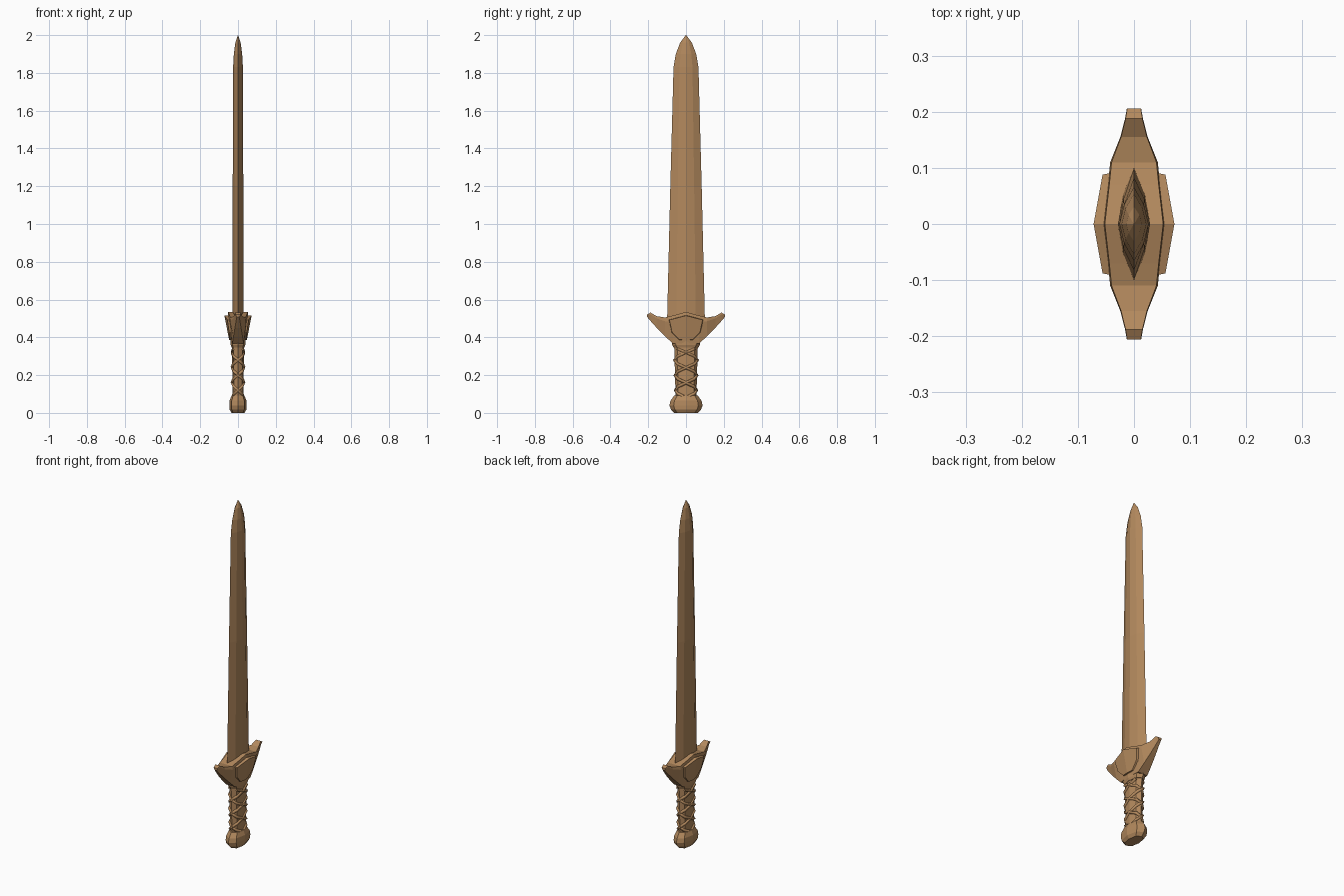
import bpy, math

if "Cube" in bpy.data.objects:
    bpy.data.objects.remove(bpy.data.objects["Cube"])

mat = bpy.data.materials.new("warm_brown")
mat.diffuse_color = (0.45, 0.25, 0.11, 1)
mat.use_nodes = True
mat.node_tree.nodes["Principled BSDF"].inputs["Base Color"].default_value = mat.diffuse_color


def make_mesh(name, verts, faces):
    me = bpy.data.meshes.new(name)
    me.from_pydata(verts, [], faces)
    me.update()
    ob = bpy.data.objects.new(name, me)
    bpy.context.collection.objects.link(ob)
    me.materials.append(mat)
    return ob


def loft(name, rings):
    """Skin equal-length rings and cap both ends."""
    n = len(rings[0])
    verts = [v for r in rings for v in r]
    faces = [(i * n + j, i * n + (j + 1) % n, (i + 1) * n + (j + 1) % n, (i + 1) * n + j)
             for i in range(len(rings) - 1) for j in range(n)]
    faces.append(tuple(reversed(range(n))))
    faces.append(tuple(range((len(rings) - 1) * n, len(rings) * n)))
    return make_mesh(name, verts, faces)


def oval(hx, hy, z):
    """Eight-sided oval ring with corners on both axes."""
    d = 0.74
    return [(hx, 0, z), (hx * d, hy * d, z), (0, hy, z), (-hx * d, hy * d, z),
            (-hx, 0, z), (-hx * d, -hy * d, z), (0, -hy, z), (hx * d, -hy * d, z)]


# Blade: bevelled diamond section, tapering to a rounded point
def blade_ring(hx, hy, z):
    mx, my = hx * 0.68, hy * 0.52
    return [(hx, 0, z), (mx, my, z), (0, hy, z), (-mx, my, z),
            (-hx, 0, z), (-mx, -my, z), (0, -hy, z), (mx, -my, z)]


loft("blade", [blade_ring(*s) for s in [
    (0.029, 0.100, 0.49), (0.028, 0.083, 1.20), (0.026, 0.066, 1.83),
    (0.022, 0.054, 1.90), (0.014, 0.031, 1.96), (0.001, 0.001, 2.0)]])

# Pommel
loft("pommel", [oval(*s) for s in [
    (0.034, 0.062, 0.0), (0.045, 0.080, 0.018), (0.046, 0.088, 0.04),
    (0.045, 0.082, 0.065), (0.034, 0.062, 0.092)]])

# Grip core and collar
def grip_size(z):
    t = (z - 0.08) / 0.29
    return 0.029 + 0.003 * t, 0.055 + 0.008 * t


loft("grip", [oval(*grip_size(z), z) for z in (0.08, 0.22, 0.375)])
loft("grip_collar", [oval(*s) for s in [
    (0.034, 0.066, 0.345), (0.039, 0.073, 0.36), (0.039, 0.075, 0.38)]])

# Crossed wrapping: two strands in each direction
wrap_count = 0
for direction in (1, -1):
    for start in (0, 4):
        wrap_count += 1
        cu = bpy.data.curves.new(f"grip_wrap_{wrap_count}", 'CURVE')
        cu.dimensions = '3D'
        cu.bevel_depth = 0.009
        cu.bevel_resolution = 0
        cu.use_fill_caps = True
        pts = []
        for k in range(14):
            z = 0.08 + 0.02 * k
            pts.append(oval(*grip_size(z), z)[(start + direction * k) % 8])
        sp = cu.splines.new('POLY')
        sp.points.add(len(pts) - 1)
        for p, co in zip(sp.points, pts):
            p.co = (*co, 1)
        cu.materials.append(mat)
        bpy.context.collection.objects.link(bpy.data.objects.new(cu.name, cu))

# Crossguard: sections across y (y, bottom z, top z, bottom half x, top half x)
half = [(0.07, 0.367, 0.515, 0.030, 0.044), (0.11, 0.405, 0.505, 0.024, 0.040),
        (0.155, 0.450, 0.512, 0.016, 0.023), (0.188, 0.487, 0.531, 0.010, 0.015),
        (0.206, 0.508, 0.521, 0.006, 0.012)]
sections = [(-s[0], *s[1:]) for s in reversed(half)] + [(0, 0.367, 0.535, 0.037, 0.052)] + half


def guard_ring(y, zb, zt, hb, ht):
    zm = zt - 0.2 * (zt - zb)
    return [(-hb, y, zb), (-ht * 1.06, y, zm), (-ht, y, zt),
            (ht, y, zt), (ht * 1.06, y, zm), (hb, y, zb)]


loft("crossguard", [guard_ring(*s) for s in sections])

# Raised plates on both broad faces of the guard, folded along the middle
outline = [(0, 0.515, 0.072), (0.088, 0.492, 0.056), (0.074, 0.428, 0.047),
           (0.036, 0.388, 0.043), (0, 0.386, 0.047),
           (-0.036, 0.388, 0.043), (-0.074, 0.428, 0.047), (-0.088, 0.492, 0.056)]
for label, side in (("right", 1), ("left", -1)):
    n = len(outline)
    verts = [(side * x, y, z) for y, z, x in outline]
    verts += [(side * 0.02, y * 1.08, 0.45 + (z - 0.45) * 1.08) for y, z, x in outline]
    faces = [(0, 4, 3, 2, 1), (0, 7, 6, 5, 4), tuple(range(n, 2 * n))]
    faces += [(j, (j + 1) % n, n + (j + 1) % n, n + j) for j in range(n)]
    if side < 0:
        faces = [tuple(reversed(f)) for f in faces]
    make_mesh(f"guard_plate_{label}", verts, faces)
